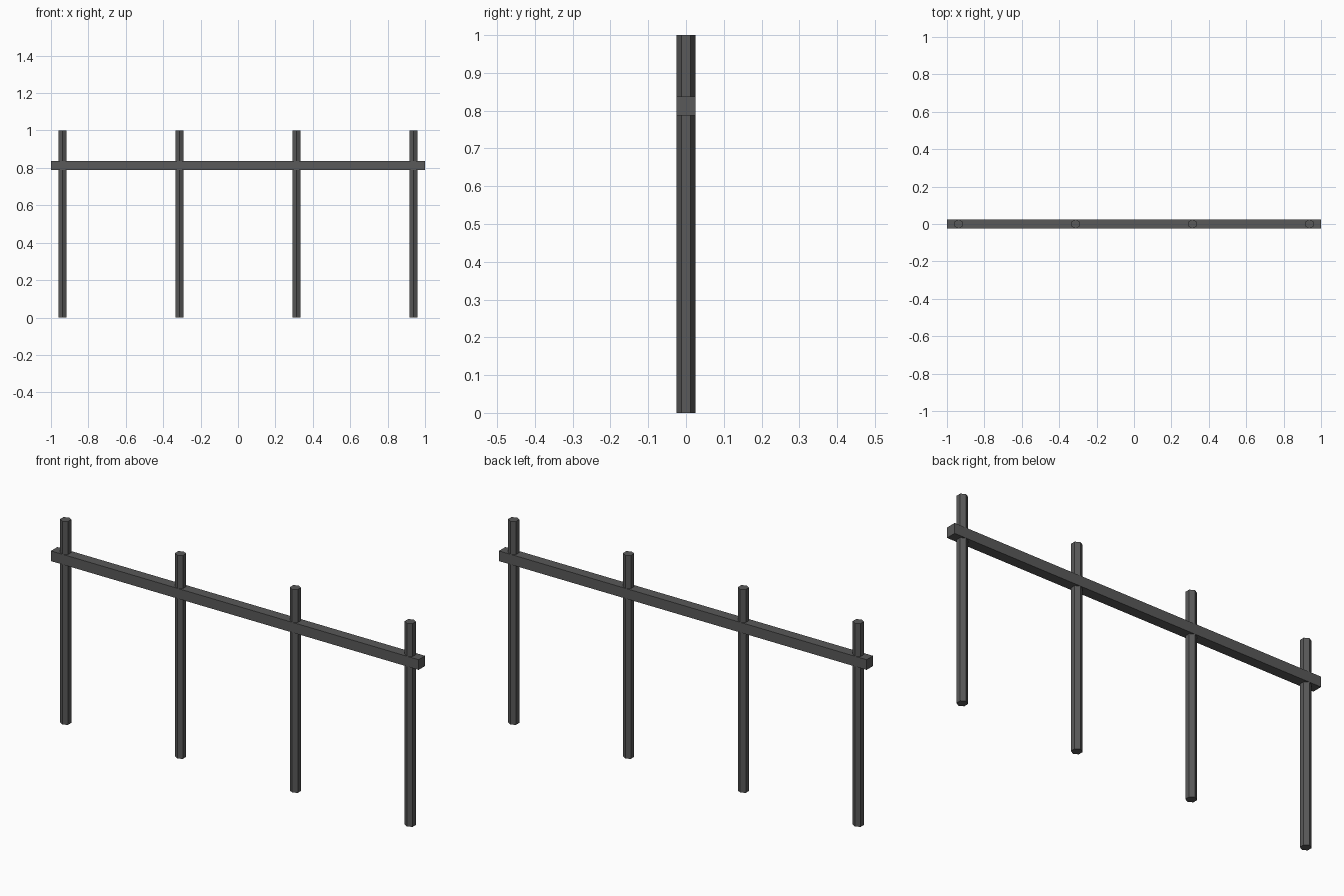
import bpy
import math

if "Cube" in bpy.data.objects:
    bpy.data.objects.remove(bpy.data.objects["Cube"])

# One dark grey colour
grey = bpy.data.materials.new("dark_grey")
grey.diffuse_color = (0.10, 0.10, 0.10, 1)
grey.use_nodes = True
grey.node_tree.nodes["Principled BSDF"].inputs["Base Color"].default_value = grey.diffuse_color

# Hexagonal posts, corners pointing front and back
for i in range(4):
    x = -0.9375 + 0.625 * i
    bpy.ops.mesh.primitive_cylinder_add(vertices=6, radius=0.025, depth=1.0,
                                        location=(x, 0, 0.5))
    post = bpy.context.object
    post.name = f"post_{i + 1}"
    post.data.materials.append(grey)

# Square rail running through all posts
bpy.ops.mesh.primitive_cube_add(size=1, location=(0, 0, 0.8125))
rail = bpy.context.object
rail.name = "rail"
rail.scale = (2.0, 0.05, 0.05)
rail.data.materials.append(grey)
